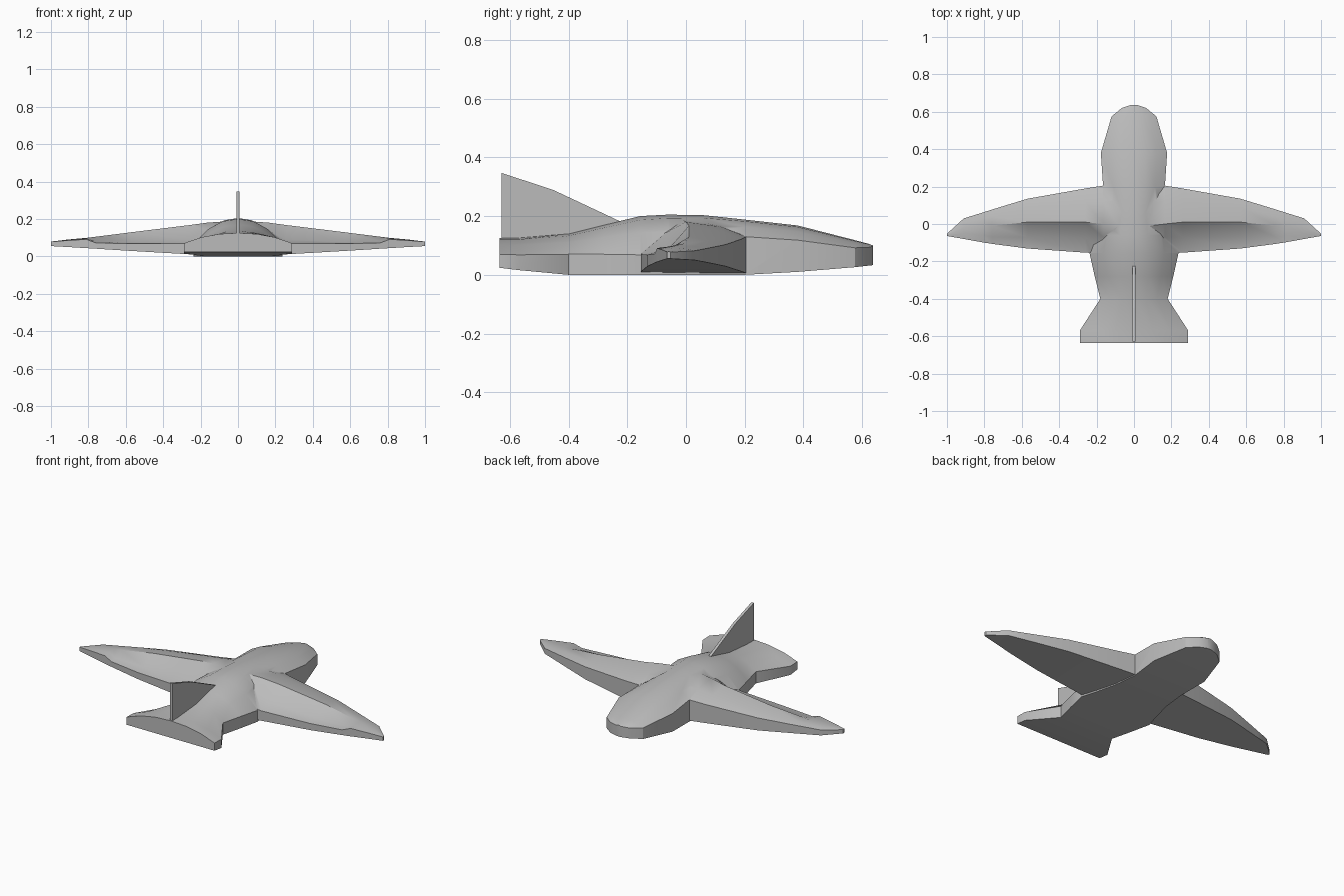
import bpy, bmesh
from mathutils import Vector

grey = bpy.data.materials.new("plain grey")
grey.diffuse_color = (0.5, 0.5, 0.5, 1)


def loft(name, rings):
    """Skin a list of equal-length closed rings and cap both ends."""
    bm = bmesh.new()
    loops = [[bm.verts.new(p) for p in ring] for ring in rings]
    n = len(rings[0])
    for a, b in zip(loops, loops[1:]):
        for i in range(n):
            j = (i + 1) % n
            bm.faces.new((a[i], a[j], b[j], b[i]))
    bm.faces.new(loops[0])
    bm.faces.new(loops[-1])
    bmesh.ops.recalc_face_normals(bm, faces=bm.faces)
    mesh = bpy.data.meshes.new(name)
    bm.to_mesh(mesh)
    bm.free()
    obj = bpy.data.objects.new(name, mesh)
    bpy.context.collection.objects.link(obj)
    mesh.materials.append(grey)
    return obj


# Fuselage stations: y, half width, bottom z, side wall top z, ridge z
stations = [
    (-0.635, 0.29, 0.024, 0.070, 0.125),
    (-0.57, 0.29, 0.016, 0.068, 0.126),
    (-0.40, 0.18, 0.000, 0.070, 0.140),
    (-0.28, 0.21, 0.000, 0.070, 0.170),
    (-0.155, 0.238, 0.000, 0.068, 0.200),
    (-0.06, 0.21, 0.000, 0.085, 0.205),
    (0.06, 0.18, 0.000, 0.110, 0.203),
    (0.20, 0.165, 0.000, 0.130, 0.188),
    (0.38, 0.177, 0.010, 0.118, 0.168),
    (0.575, 0.12, 0.026, 0.092, 0.118),
    (0.62, 0.065, 0.031, 0.093, 0.106),
    (0.637, 0.015, 0.033, 0.097, 0.100),
]
# Upper curve of the fuselage as (width fraction, height fraction)
arch = [(1, 0), (0.68, 0.58), (0.35, 0.9), (0, 1),
        (-0.35, 0.9), (-0.68, 0.58), (-1, 0)]
rings = []
for y, w, zb, zs, zt in stations:
    ring = [(-w, y, zb), (w, y, zb)]
    ring += [(w * u, y, zs + (zt - zs) * v) for u, v in arch]
    rings.append(ring)
body = loft("fuselage_and_wings", rings)

# Wing sections: x, lower z, then upper surface (y, z) from leading
# edge over the crest and down to the ledge and trailing edge
sections = [
    (0.0, 0.004, [(0.205, 0.130), (0.12, 0.178), (-0.02, 0.192),
                  (-0.10, 0.165), (-0.15, 0.120)]),
    (0.165, 0.006, [(0.205, 0.130), (0.12, 0.163), (0.00, 0.180),
                    (-0.07, 0.142), (-0.157, 0.082)]),
    (0.26, 0.011, [(0.190, 0.122), (0.12, 0.150), (0.01, 0.167),
                   (-0.07, 0.088), (-0.153, 0.070)]),
    (0.57, 0.029, [(0.135, 0.103), (0.09, 0.118), (0.01, 0.129),
                   (-0.07, 0.076), (-0.131, 0.068)]),
    (0.76, 0.041, [(0.077, 0.091), (0.04, 0.100), (-0.01, 0.105),
                   (-0.07, 0.080), (-0.106, 0.072)]),
    (0.81, 0.044, [(0.061, 0.088), (0.03, 0.095), (-0.01, 0.099),
                   (-0.06, 0.096), (-0.098, 0.091)]),
    (0.91, 0.050, [(0.030, 0.082), (0.01, 0.087), (-0.02, 0.090),
                   (-0.05, 0.089), (-0.080, 0.085)]),
    (1.0, 0.055, [(-0.052, 0.077), (-0.054, 0.078), (-0.057, 0.079),
                  (-0.060, 0.079), (-0.064, 0.078)]),
]


def wing_ring(section, side):
    x, zb, top = section
    pts = [(top[-1][0], zb), (top[0][0], zb)] + top
    return [(side * x, y, z) for y, z in pts]


wings = loft("wings", [wing_ring(s, -1) for s in reversed(sections)]
             + [wing_ring(s, 1) for s in sections[1:]])

# Merge the wings into the fuselage as one skin
union = body.modifiers.new("join_wings", 'BOOLEAN')
union.operation = 'UNION'
union.solver = 'EXACT'
union.object = wings
bpy.context.view_layer.objects.active = body
body.select_set(True)
bpy.ops.object.modifier_apply(modifier=union.name)
bpy.data.objects.remove(wings)
bpy.ops.object.select_all(action='DESELECT')
body.select_set(True)
bpy.context.view_layer.objects.active = body
bpy.ops.object.shade_smooth_by_angle(angle=0.6)

# Upright tail fin: thin plate with a swept, slightly bent front edge
fin = [(-0.22, 0.180), (-0.45, 0.288), (-0.628, 0.347),
       (-0.628, 0.09), (-0.25, 0.13)]
loft("tail_fin", [[(x, y, z) for y, z in fin] for x in (-0.008, 0.008)])
